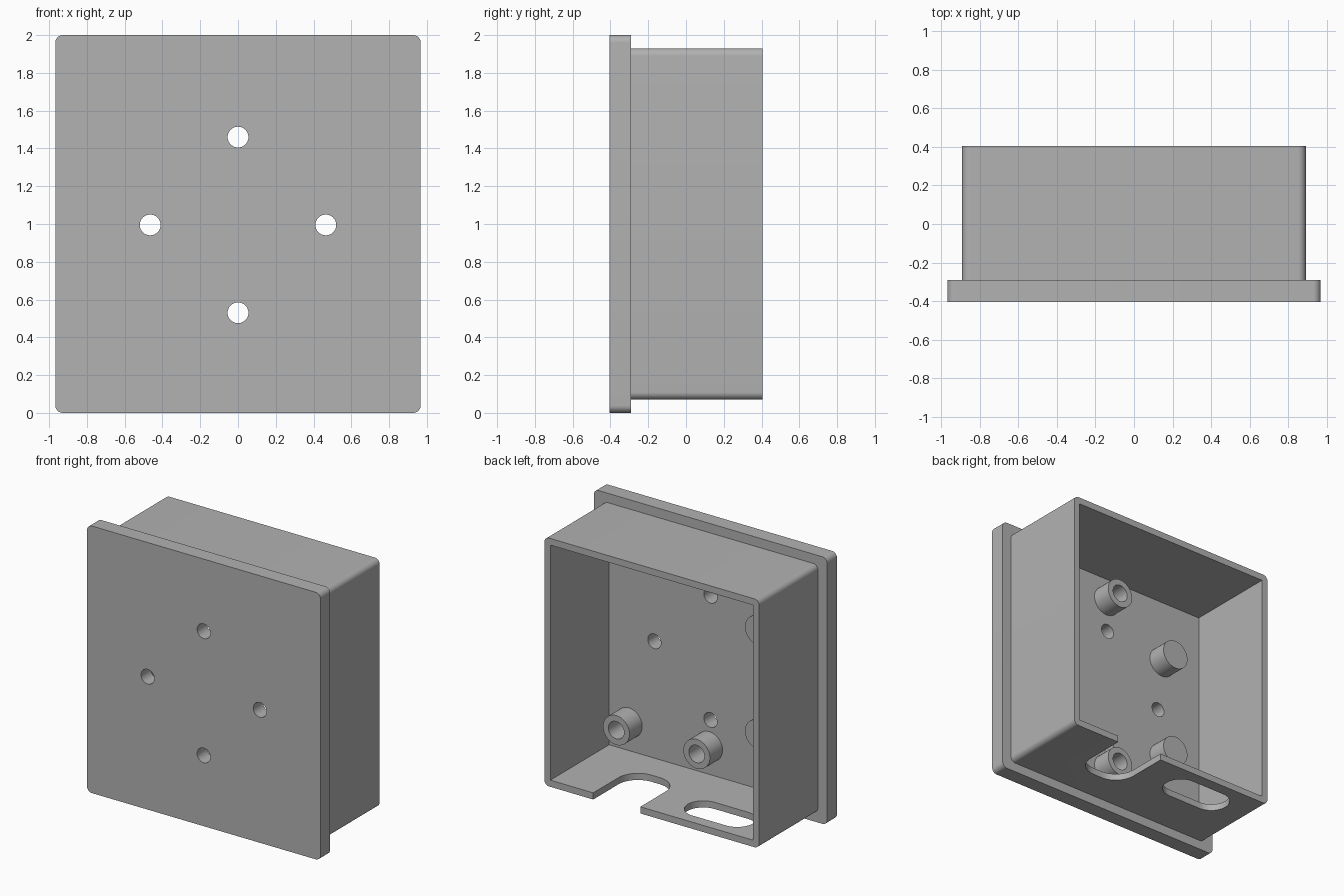
import bpy, bmesh
from math import cos, sin, pi, radians

cube = bpy.data.objects.get("Cube")
if cube:
    bpy.data.objects.remove(cube, do_unlink=True)

grey = bpy.data.materials.new("grey plastic")
grey.use_nodes = True
COLOUR = (0.445, 0.445, 0.445, 1)
grey.diffuse_color = COLOUR
grey.node_tree.nodes["Principled BSDF"].inputs["Base Color"].default_value = COLOUR


def prism(name, centre, size, radius, span, axis="y", steps=10):
    """Rounded rectangle extruded along y (outline in x, z) or z (outline in x, y)."""
    half_u, half_v = size[0] / 2 - radius, size[1] / 2 - radius
    outline = []
    for k, (su, sv) in enumerate(((1, 1), (-1, 1), (-1, -1), (1, -1))):
        for i in range(steps + 1 if radius else 1):
            a = (k + i / steps) * pi / 2
            outline.append((centre[0] + su * half_u + radius * cos(a),
                            centre[1] + sv * half_v + radius * sin(a)))
    bm = bmesh.new()
    rings = [[bm.verts.new((u, t, v) if axis == "y" else (u, v, t)) for u, v in outline]
             for t in span]
    bm.faces.new(rings[0])
    bm.faces.new(rings[1])
    n = len(outline)
    for i in range(n):
        j = (i + 1) % n
        bm.faces.new((rings[0][i], rings[0][j], rings[1][j], rings[1][i]))
    # full circles and stadiums share points between their corners
    bmesh.ops.remove_doubles(bm, verts=bm.verts, dist=1e-5)
    bmesh.ops.recalc_face_normals(bm, faces=bm.faces)
    mesh = bpy.data.meshes.new(name)
    bm.to_mesh(mesh)
    bm.free()
    mesh.materials.append(grey)
    obj = bpy.data.objects.new(name, mesh)
    bpy.context.collection.objects.link(obj)
    return obj


def cylinder(name, centre, radius, span):
    return prism(name, centre, (2 * radius, 2 * radius), radius, span)


def select(obj):
    bpy.ops.object.select_all(action="DESELECT")
    obj.select_set(True)
    bpy.context.view_layer.objects.active = obj


def cut(obj, cutters):
    for cutter in cutters:
        cutter.hide_render = True
        mod = obj.modifiers.new("cut", "BOOLEAN")
        mod.operation = "DIFFERENCE"
        mod.solver = "EXACT"
        mod.object = cutter
        select(obj)
        bpy.ops.object.modifier_apply(modifier=mod.name)
        bpy.data.objects.remove(cutter, do_unlink=True)


FRONT, FLOOR, BACK = -0.405, -0.29, 0.405
PEG_END = -0.14
parts = []

# front plate with four screw holes
plate = prism("front_plate", (0, 1), (1.934, 2), 0.04, (FRONT, FLOOR))
cut(plate, [cylinder("screw_hole", c, 0.055, (FRONT - 0.1, FLOOR + 0.1))
            for c in ((0, 1.46), (0, 0.53), (-0.465, 0.995), (0.465, 0.995))])
parts.append(plate)

# open-backed box walls with two cable openings in the bottom wall
walls = prism("box_walls", (0, 1), (1.78, 1.86), 0.04, (FLOOR - 0.01, BACK))
cut(walls, [
    prism("cavity", (0, 1), (1.68, 1.76), 0, (FLOOR - 0.1, BACK + 0.1)),
    prism("open_slot", (0.29, 0.35), (0.39, 0.81), 0.16, (0, 0.2), "z"),
    prism("closed_slot", (-0.415, 0.187), (0.54, 0.26), 0.13, (0, 0.2), "z"),
])
parts.append(walls)

# hollow screw posts
for x in (0.01, 0.676):
    for z in (0.33, 1.70):
        post = cylinder("screw_post", (x, z), 0.11, (FLOOR - 0.01, PEG_END))
        cut(post, [cylinder("post_bore", (x, z), 0.065, (FLOOR - 0.1, PEG_END + 0.1))])
        parts.append(post)

# solid support pegs
for z in (0.61, 1.39):
    parts.append(cylinder("support_peg", (-0.5, z), 0.11, (FLOOR - 0.01, PEG_END)))

for part in parts:
    select(part)
    bpy.ops.object.shade_smooth_by_angle(angle=radians(30))
